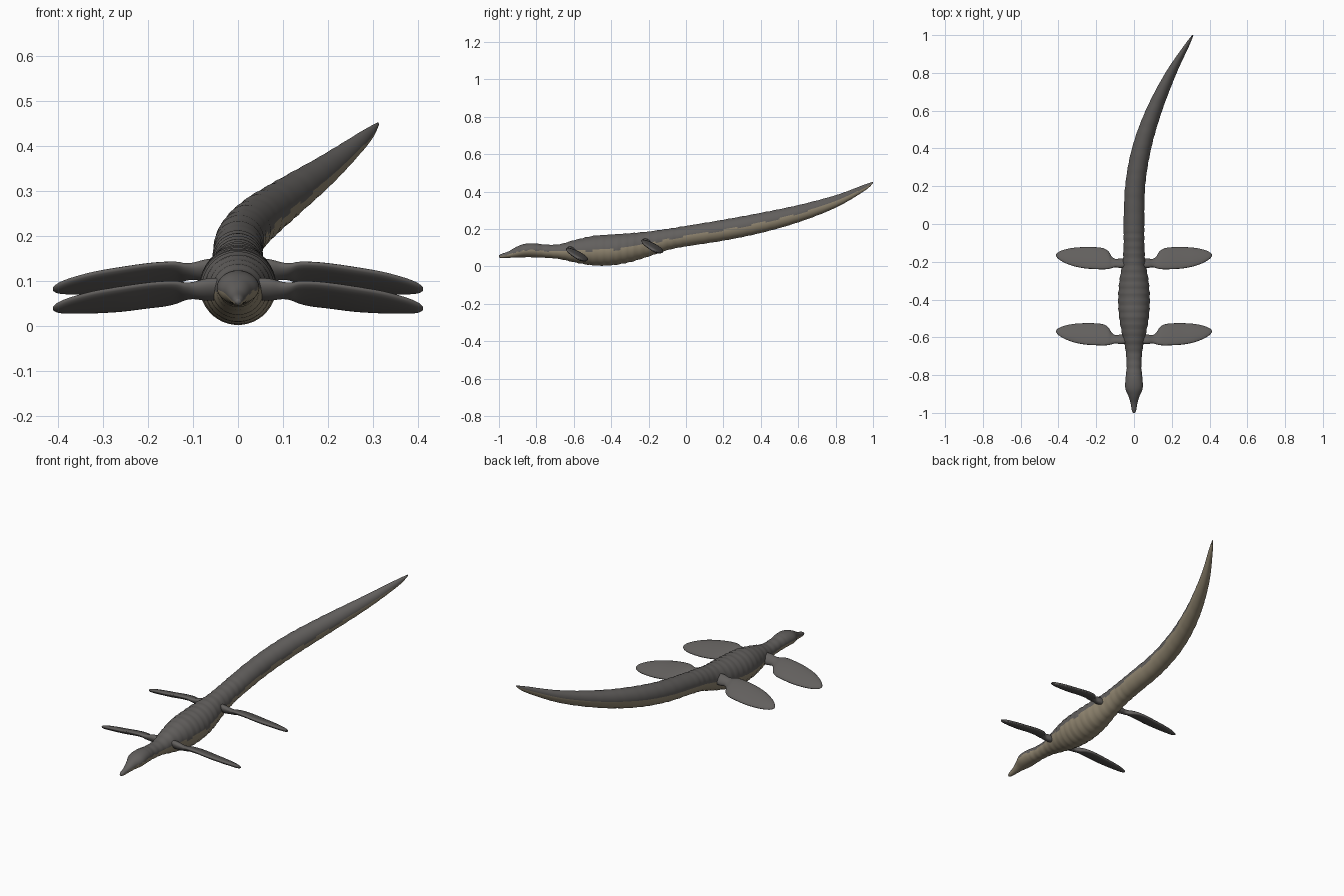
import bpy, bmesh, math, random
from mathutils import Vector

if "Cube" in bpy.data.objects:
    bpy.data.objects.remove(bpy.data.objects["Cube"])

random.seed(4)


def material(name, rgb):
    m = bpy.data.materials.new(name)
    m.diffuse_color = (*rgb, 1)
    m.use_nodes = True
    m.node_tree.nodes["Principled BSDF"].inputs["Base Color"].default_value = m.diffuse_color
    return m


grey = material("slate grey hide", (0.122, 0.115, 0.110))
tan = material("tan belly", (0.285, 0.240, 0.165))


def smooth_sample(rows, t):
    """Catmull-Rom interpolation of a list of equal-length tuples."""
    i = min(int(t), len(rows) - 2)
    f = t - i
    p = [rows[max(0, min(len(rows) - 1, i + k))] for k in (-1, 0, 1, 2)]
    return [0.5 * (2 * b + (c - a) * f + (2 * a - 5 * b + 4 * c - d) * f * f
                   + (3 * b - a - 3 * c + d) * f ** 3) for a, b, c, d in zip(*p)]


def loft(name, rings, mats):
    """Skin a list of closed rings and cap both ends."""
    bm = bmesh.new()
    vs = [[bm.verts.new(p) for p in ring] for ring in rings]
    n = len(rings[0])
    for a, b in zip(vs, vs[1:]):
        for k in range(n):
            bm.faces.new((a[k], a[(k + 1) % n], b[(k + 1) % n], b[k]))
    bm.faces.new(vs[0])
    bm.faces.new(vs[-1])
    bmesh.ops.recalc_face_normals(bm, faces=bm.faces[:])
    mesh = bpy.data.meshes.new(name)
    bm.to_mesh(mesh)
    bm.free()
    obj = bpy.data.objects.new(name, mesh)
    bpy.context.collection.objects.link(obj)
    for m in mats:
        mesh.materials.append(m)
    for p in mesh.polygons:
        p.use_smooth = True
    return obj


# Body: y, centre x, underside z, top z, half width (snout to tail tip)
body_rows = [
    (-1.00, 0, .049, .060, .006),
    (-.985, 0, .045, .068, .012),
    (-.95, 0, .046, .080, .018),
    (-.91, 0, .048, .103, .030),
    (-.87, 0, .049, .119, .046),
    (-.82, 0, .049, .124, .045),
    (-.76, 0, .047, .118, .039),
    (-.68, 0, .040, .118, .043),
    (-.60, 0, .023, .140, .059),
    (-.50, 0, .006, .163, .078),
    (-.40, 0, .006, .171, .084),
    (-.30, 0, .023, .178, .077),
    (-.20, 0, .053, .187, .060),
    (-.10, 0, .087, .201, .055),
    (0, 0, .107, .217, .055),
    (.20, .006, .138, .250, .053),
    (.40, .040, .179, .287, .051),
    (.60, .105, .236, .328, .044),
    (.80, .196, .314, .381, .030),
    (.95, .282, .401, .436, .013),
    (1.00, .311, .444, .453, .003),
]
SIDES, STEPS = 40, 8
rings = []
total = (len(body_rows) - 1) * STEPS
for s in range(total + 1):
    y, cx, lo, hi, hw = smooth_sample(body_rows, s / STEPS)
    # skin folds repeat along the trunk and tail
    fold = 1 + (0.022 * math.sin(y * 150) if -0.8 < y < 0.95 else 0)
    cz, hz = (lo + hi) / 2, (hi - lo) / 2 * fold
    rings.append([Vector((cx + hw * fold * math.cos(a), y, cz + hz * math.sin(a)))
                  for a in (2 * math.pi * (k + .5) / SIDES for k in range(SIDES))])
body = loft("body", rings, [grey, tan])

# Pale underside: lower half of each ring, with a ragged edge
for i, p in enumerate(body.data.polygons):
    ring, k = divmod(i, SIDES)
    if i >= total * SIDES or ring < 3:
        continue
    if k == 0 or k == SIDES // 2:
        random.seed(ring // 3 * 2 + (k > 0))
        edge = random.choice((-.12, 0.0, .12))
        if k == 0:
            right_edge = edge
        else:
            left_edge = edge
    height = math.sin(2 * math.pi * (k + 1) / SIDES)
    side = math.cos(2 * math.pi * (k + 1) / SIDES)
    limit = right_edge if side > 0 else -.02
    p.material_index = 1 if height < limit else 0

# Flippers: x, leading y, trailing y, centre z, half thickness
flipper_rows = [
    (.030, -.632, -.585, .083, .022),
    (.070, -.636, -.585, .081, .022),
    (.098, -.632, -.588, .079, .017),
    (.118, -.637, -.575, .077, .015),
    (.135, -.641, -.548, .075, .015),
    (.160, -.643, -.532, .072, .015),
    (.200, -.642, -.526, .068, .015),
    (.260, -.638, -.525, .060, .015),
    (.320, -.626, -.529, .053, .014),
    (.370, -.607, -.539, .046, .012),
    (.400, -.588, -.552, .041, .009),
    (.412, -.574, -.563, .039, .003),
]


def flipper(name, side, dy, dz):
    rings = []
    for s in range((len(flipper_rows) - 1) * 4 + 1):
        x, lead, trail, z, th = smooth_sample(flipper_rows, s / 4)
        yc, half = (lead + trail) / 2, (trail - lead) / 2
        ring = []
        for k in range(24):
            a = 2 * math.pi * k / 24
            u = half * math.cos(a)
            # blade is pitched with its leading edge raised
            ring.append((side * x, yc + u + dy, z + dz - 0.43 * u + th * math.sin(a)))
        rings.append(ring)
    return loft(name, rings, [grey])


for side, label in ((1, "right"), (-1, "left")):
    flipper("front_flipper_" + label, side, 0, 0)
    flipper("rear_flipper_" + label, side, .403, .043)
